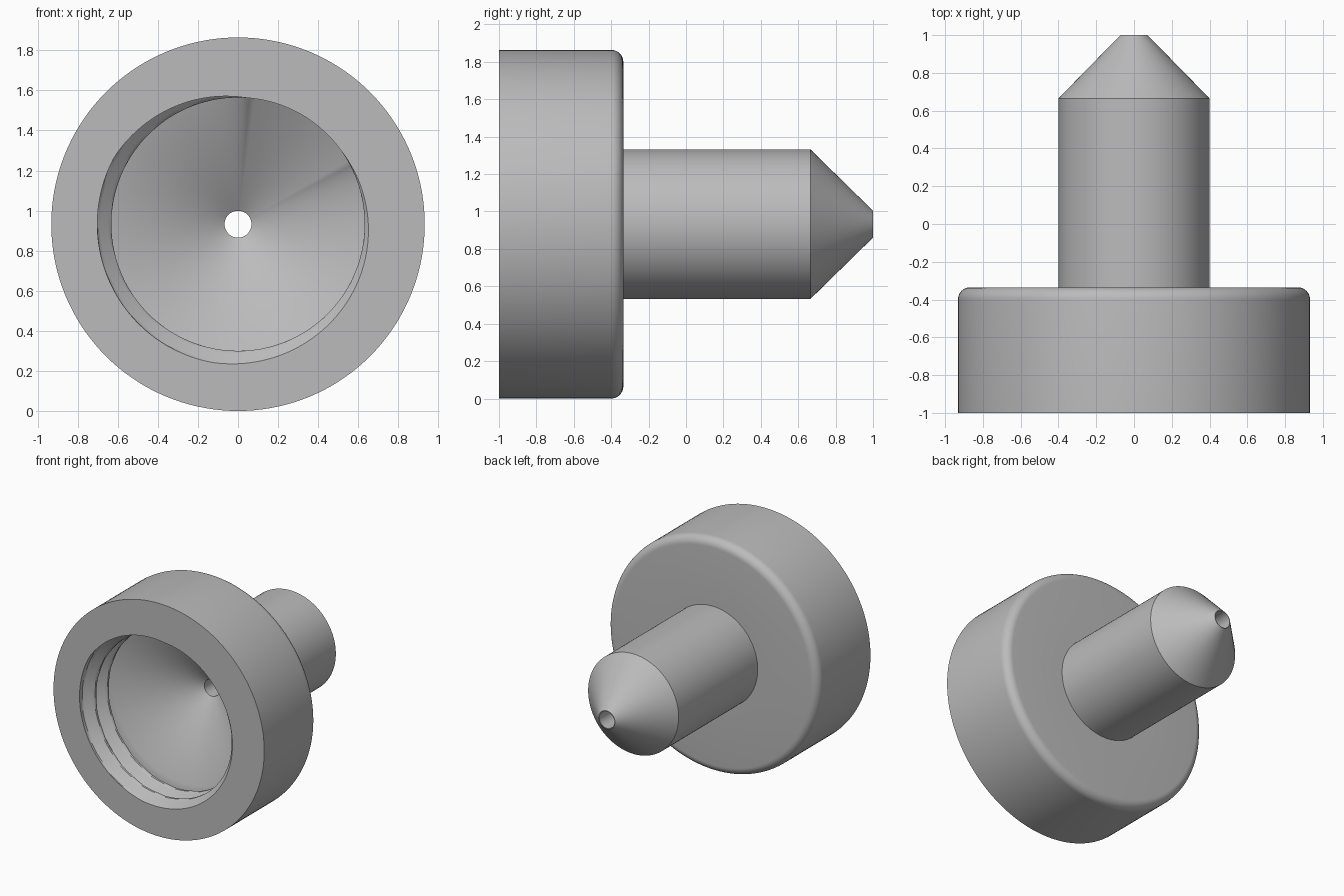
import bpy, bmesh
from math import sin, cos, pi, radians

cube = bpy.data.objects.get("Cube")
if cube:
    bpy.data.objects.remove(cube, do_unlink=True)

R = 0.932          # cap radius, also the height of the axis
BORE = 0.632       # thread crest radius
HOLE = 0.067       # channel radius
DEPTH = 0.32       # threaded depth
PITCH = 0.157
GROOVE = 0.07
FILLET = 0.065
SEGMENTS = 144
ROWS = 36

metal = bpy.data.materials.new("plain grey")
metal.use_nodes = True
grey = (0.5, 0.5, 0.5, 1)
metal.diffuse_color = grey
bsdf = metal.node_tree.nodes["Principled BSDF"]
bsdf.inputs["Base Color"].default_value = grey
bsdf.inputs["Roughness"].default_value = 0.6


def groove_depth(angle, depth):
    """Helical trapezoid groove, sharp on one flank and gentle on the other."""
    q = (angle / (2 * pi) + depth / PITCH - 0.24) % 1
    return GROOVE * max(0, min(1, q / 0.18, (0.86 - q) / 0.38))


# Outside: cap with rounded back rim, stem and pointed tip
profile = [(R, -1, False)]
for i in range(9):
    a = i / 8 * pi / 2
    profile.append((R - FILLET + FILLET * cos(a), -0.335 - FILLET + FILLET * sin(a), False))
profile += [(0.4, -0.335, False), (0.4, 0.665, False), (HOLE + 0.005, 1, False)]
# Inside: channel, funnel and threaded bore back to the mouth
profile += [(HOLE, 1, False), (HOLE, -0.33, False), (BORE, DEPTH - 1, False)]
for i in range(ROWS, -1, -1):
    profile.append((BORE, -1 + (DEPTH - 0.004) * i / ROWS, True))

bm = bmesh.new()
rings = []
for radius, y, threaded in profile:
    ring = []
    for s in range(SEGMENTS):
        a = 2 * pi * s / SEGMENTS
        r = radius + (groove_depth(a, y + 1) if threaded else 0)
        ring.append(bm.verts.new((r * cos(a), y, R + r * sin(a))))
    rings.append(ring)

# Skin neighbouring rings, closing the last onto the first at the front face
for k, ring in enumerate(rings):
    following = rings[(k + 1) % len(rings)]
    for s in range(SEGMENTS):
        t = (s + 1) % SEGMENTS
        bm.faces.new((ring[s], ring[t], following[t], following[s]))
bmesh.ops.recalc_face_normals(bm, faces=bm.faces)

mesh = bpy.data.meshes.new("threaded_nozzle")
bm.to_mesh(mesh)
bm.free()
mesh.materials.append(metal)
nozzle = bpy.data.objects.new("threaded_nozzle", mesh)
bpy.context.collection.objects.link(nozzle)
bpy.context.view_layer.objects.active = nozzle
nozzle.select_set(True)
bpy.ops.object.shade_smooth_by_angle(angle=radians(30))
